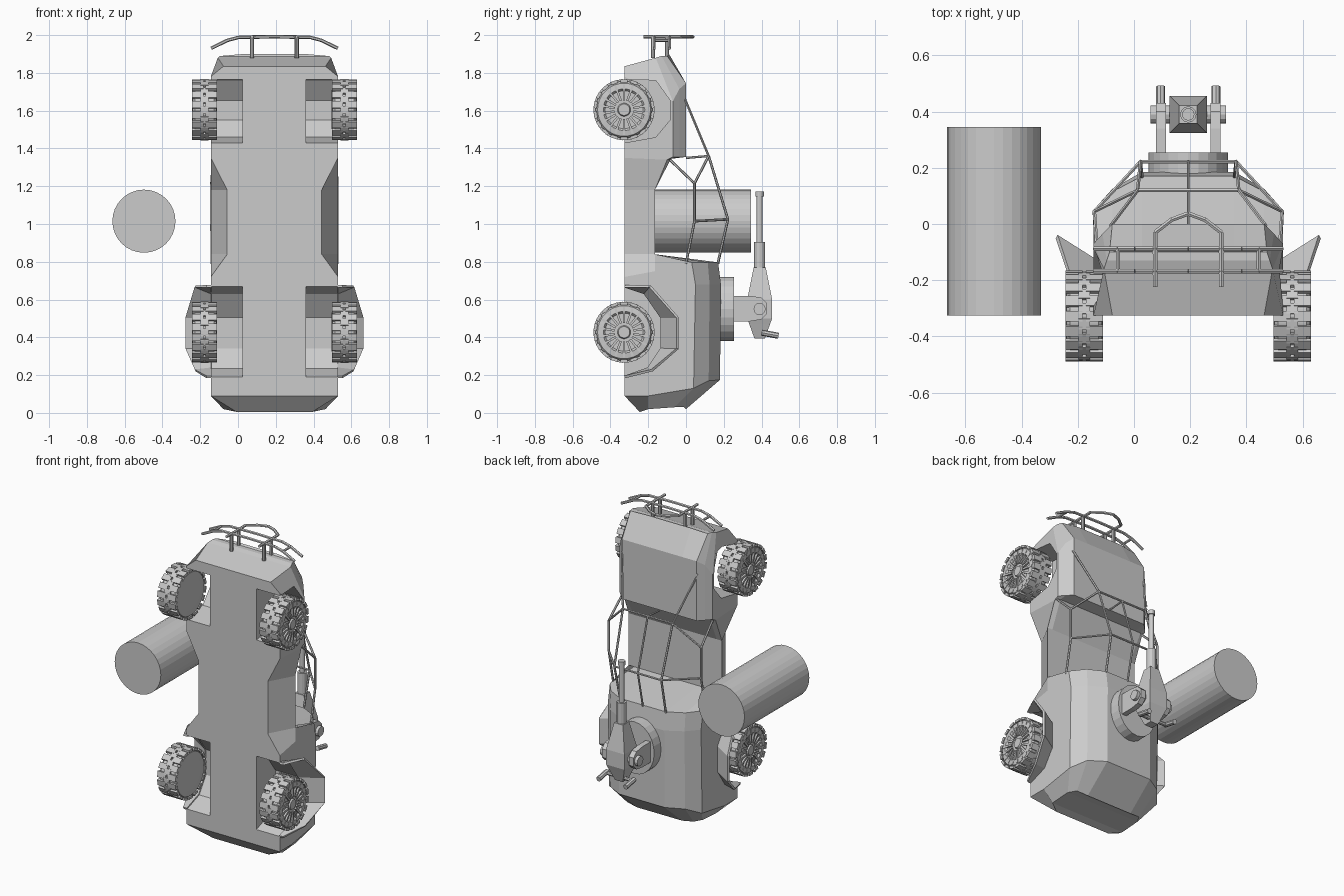
import bpy, bmesh, math
from mathutils import Vector, Matrix

if "Cube" in bpy.data.objects:
    bpy.data.objects.remove(bpy.data.objects["Cube"])

CX = 0.193  # lateral centre of the buggy, which stands on its tail
grey = bpy.data.materials.new("plain_grey")
grey.diffuse_color = (0.6, 0.6, 0.6, 1)
grey.use_nodes = True
grey.node_tree.nodes["Principled BSDF"].inputs["Base Color"].default_value = grey.diffuse_color


def finish(bm, name):
    bmesh.ops.recalc_face_normals(bm, faces=bm.faces[:])
    me = bpy.data.meshes.new(name)
    bm.to_mesh(me)
    bm.free()
    me.materials.append(grey)
    ob = bpy.data.objects.new(name, me)
    bpy.context.collection.objects.link(ob)
    return ob


def cyl(bm, a, b, r, n=8, r2=None):
    a, b = Vector(a), Vector(b)
    d = b - a
    m = Matrix.Translation((a + b) / 2) @ d.to_track_quat('Z', 'Y').to_matrix().to_4x4()
    return bmesh.ops.create_cone(bm, cap_ends=True, segments=n, radius1=r,
                                 radius2=r if r2 is None else r2, depth=d.length, matrix=m)['verts']


def tube(bm, pts, r, n=6):
    for a, b in zip(pts, pts[1:]):
        cyl(bm, a, b, r, n)


def prism(bm, prof, x0, x1):
    # (y, z) outline extruded along x
    a = [bm.verts.new((x0, y, z)) for y, z in prof]
    b = [bm.verts.new((x1, y, z)) for y, z in prof]
    bm.faces.new(a)
    bm.faces.new(b[::-1])
    for i in range(len(prof)):
        j = (i + 1) % len(prof)
        bm.faces.new((a[i], a[j], b[j], b[i]))


def box(bm, size, m):
    bmesh.ops.create_cube(bm, size=1, matrix=m @ Matrix.Diagonal((*size, 1)))


# body: loft of half rings (half width, y, z) from floor to roof, tail to nose
rings = [
    [(.20, -.245, .005), (.27, -.2, .02), (.27, -.06, .03), (.24, -.01, .03), (.165, 0, .02)],
    [(.337, -.325, .09), (.337, -.2, .09), (.337, .04, .13), (.27, .12, .17), (.165, .18, .175)],
    [(.337, -.325, .68), (.337, -.2, .68), (.337, .05, .68), (.27, .125, .68), (.165, .185, .68)],
    [(.337, -.325, .72), (.337, -.165, .75), (.337, .03, .797), (.27, .115, .797), (.165, .17, .797)],
    [(.25, -.325, .84), (.337, -.165, .84), (.30, -.165, .84), (.27, -.165, .84), (.165, -.165, .84)],
    [(.25, -.325, 1.18), (.337, -.165, 1.18), (.30, -.165, 1.18), (.27, -.165, 1.18), (.165, -.165, 1.18)],
    [(.337, -.325, 1.35), (.337, -.1, 1.34), (.31, -.08, 1.345), (.27, -.08, 1.345), (.165, -.08, 1.345)],
    [(.337, -.325, 1.36), (.337, -.07, 1.355), (.305, -.035, 1.355), (.27, 0, 1.355), (.165, 0, 1.355)],
    [(.337, -.325, 1.78), (.337, -.07, 1.65), (.305, -.035, 1.715), (.27, 0, 1.745), (.165, 0, 1.745)],
    [(.27, -.325, 1.835), (.30, -.16, 1.88), (.29, -.13, 1.89), (.28, -.10, 1.89), (.165, -.09, 1.90)],
]
bm = bmesh.new()
loops = []
for r in rings:
    loops.append([bm.verts.new((CX + w, y, z)) for w, y, z in r] +
                 [bm.verts.new((CX - w, y, z)) for w, y, z in reversed(r)])
for a, b in zip(loops, loops[1:]):
    for i in range(10):
        j = (i + 1) % 10
        bm.faces.new((a[i], a[j], b[j], b[i]))
for l in (loops[0], loops[-1]):
    for i in range(4):
        bm.faces.new((l[i], l[i + 1], l[8 - i], l[9 - i]))
body = finish(bm, "body")

# wheel wells cut out of the body
front_well = [(-.5, 1.77), (-.16, 1.76), (-.085, 1.655), (-.085, 1.55), (-.16, 1.46), (-.325, 1.43), (-.5, 1.43)]
rear_well = [(-.5, .67), (-.325, .67), (-.22, .63), (-.13, .505), (-.13, .34), (-.2, .235), (-.325, .19), (-.5, .19)]
bm = bmesh.new()
for s in (-1, 1):
    for prof in (front_well, rear_well):
        prism(bm, prof, CX + s * .168, CX + s * .6)
cutter = finish(bm, "well_cutter")
cutter.hide_render = True
mod = body.modifiers.new("wells", 'BOOLEAN')
mod.operation = 'DIFFERENCE'
mod.solver = 'EXACT'
mod.object = cutter
bpy.context.view_layer.update()
new = bpy.data.meshes.new_from_object(body.evaluated_get(bpy.context.evaluated_depsgraph_get()))
body.modifiers.clear()
body.data = new
bpy.data.objects.remove(cutter)

# rear fender flares rising outwards round the wells
inner = [(.333, -.325, .67), (.333, -.22, .635), (.333, -.13, .505), (.333, -.13, .34), (.333, -.2, .235), (.333, -.325, .19)]
outer = [(.36, -.325, .67), (.42, -.19, .67), (.468, -.045, .505), (.468, -.045, .34), (.42, -.18, .225), (.36, -.325, .19)]
for s, side in ((-1, "left"), (1, "right")):
    bm = bmesh.new()
    a = [bm.verts.new((CX + s * w, y, z)) for w, y, z in inner]
    b = [bm.verts.new((CX + s * w, y, z)) for w, y, z in outer]
    for i in range(5):
        bm.faces.new((a[i], a[i + 1], b[i + 1], b[i]))
    flare = finish(bm, "rear_flare_" + side)
    sol = flare.modifiers.new("thickness", 'SOLIDIFY')
    sol.thickness = .014
    sol.offset = 0

# wheels: lathed tyre, tread lugs, radial ribs and hub
tyre = [(-.067, .0), (-.067, .10), (-.063, .14), (-.05, .151), (.05, .151), (.063, .14), (.067, .11),
        (.056, .10), (.056, .035), (.066, .03), (.066, .0)]


def wheel(name, s, z):
    bm = bmesh.new()
    n = 36
    rows = []
    for x, r in tyre:
        rows.append([bm.verts.new((x, r * math.cos(2 * math.pi * k / n), r * math.sin(2 * math.pi * k / n)))
                     for k in range(n)] if r else [bm.verts.new((x, 0, 0))])
    for a, b in zip(rows, rows[1:]):
        for k in range(n):
            f = [a[k % len(a)], a[(k + 1) % len(a)], b[(k + 1) % len(b)], b[k % len(b)]]
            bm.faces.new(list(dict.fromkeys(f)))
    for k in range(18):
        t = 2 * math.pi * k / 18
        rot = Matrix.Rotation(t, 4, 'X')
        half = Matrix.Rotation(t + math.pi / 18, 4, 'X')
        for m, x in ((rot, -.036), (rot, .036), (half, 0)):
            box(bm, (.06 if x else .042, .038, .016), m @ Matrix.Translation((x, 0, .153)))
        box(bm, (.012, .012, .085), rot @ Matrix.Translation((.0615, 0, .092)))
    bmesh.ops.transform(bm, verts=bm.verts[:],
                        matrix=Matrix.Translation((CX + s * .37, -.328, z)) @ Matrix.Diagonal((s, 1, 1, 1)))
    finish(bm, name)


for s, side in ((-1, "left"), (1, "right")):
    wheel("front_wheel_" + side, s, 1.605)
    wheel("rear_wheel_" + side, s, .427)

# roll cage
bm = bmesh.new()
top_bar = {}
for s in (-1, 1):
    def P(w, y, z):
        return (CX + s * w, y, z)
    hood, screen = P(.275, -.005, 1.66), P(.18, .12, 1.36)
    roof, roof_end = P(.17, .222, 1.025), P(.165, .168, .79)
    a, b, c, d = P(.325, -.085, 1.34), P(.334, .045, 1.215), P(.334, .045, 1.015), P(.333, 0, .79)
    for path in ([hood, screen, roof, roof_end], [a, b, c, d], [b, screen], [c, roof]):
        tube(bm, path, .007)
    top_bar[s] = (screen, roof)
for i in (0, 1):
    tube(bm, [top_bar[-1][i], top_bar[1][i]], .007)
tube(bm, [(CX, 0, 1.35), (CX, .12, 1.36), (CX, .222, 1.025), (CX, .17, .79)], .006)
finish(bm, "roll_cage")

# front bull bar with posts, uprights and top hoop
bm = bmesh.new()
bow = [(-.335, 1.93), (-.25, 1.972), (-.19, 1.988), (0, 1.991), (.19, 1.988), (.25, 1.972), (.335, 1.93)]
for y in (-.088, -.168):
    tube(bm, [(CX + w, y, z) for w, z in bow], .009)
for s in (-1, 1):
    tube(bm, [(CX + s * .25, -.088, 1.972), (CX + s * .25, -.168, 1.972)], .008)
    for y in (-.1, -.175):
        cyl(bm, (CX + s * .118, y, 1.88), (CX + s * .118, y, 1.99), .011)
    tube(bm, [(CX + s * .118, -.225, 1.991), (CX + s * .118, -.03, 1.991), (CX + s * .06, .015, 1.991),
              (CX, .037, 1.991)], .009)
finish(bm, "bull_bar")

# turret ring (slightly oval)
bm = bmesh.new()
v = cyl(bm, (0, .16, 0), (0, .255, 0), .17, 24)
bmesh.ops.transform(bm, verts=v, matrix=Matrix.Translation((CX, 0, .55)) @ Matrix.Diagonal((.83, 1, 1, 1)))
finish(bm, "turret_ring")

# gun mount: two ears and the pivot pin
ear = [(.25, .485), (.34, .485), (.40, .495), (.43, .525), (.43, .58), (.40, .61), (.34, .62), (.25, .62)]
bm = bmesh.new()
for s in (-1, 1):
    prism(bm, ear, CX + s * .08, CX + s * .115)
cyl(bm, (CX - .135, .39, .55), (CX + .135, .39, .55), .032, 12)
finish(bm, "gun_mount")

# gun: square tapered housing, stepped barrel
bm = bmesh.new()
prev = None
for z, h in ((.395, .028), (.47, .055), (.50, .066), (.60, .066), (.77, .032)):
    ring = [bm.verts.new((CX + i * h, .39 + j * h, z)) for i, j in ((-1, -1), (1, -1), (1, 1), (-1, 1))]
    if prev:
        for i in range(4):
            bm.faces.new((prev[i], prev[(i + 1) % 4], ring[(i + 1) % 4], ring[i]))
    else:
        bm.faces.new(ring)
    prev = ring
bm.faces.new(prev)
for z0, z1, r in ((.76, .905, .029), (.90, 1.15, .016), (1.145, 1.172, .022)):
    cyl(bm, (CX, .39, z0), (CX, .39, z1), r, 12)
finish(bm, "gun")

# gun handles
bm = bmesh.new()
tube(bm, [(CX - .1, .41, .42), (CX + .1, .41, .42)], .012, 8)
for s in (-1, 1):
    cyl(bm, (CX + s * .098, .40, .425), (CX + s * .098, .49, .408), .016, 8)
finish(bm, "gun_handles")

# loose drum beside the buggy
bm = bmesh.new()
cyl(bm, (-.498, -.325, 1.015), (-.498, .345, 1.015), .167, 32)
finish(bm, "drum")
